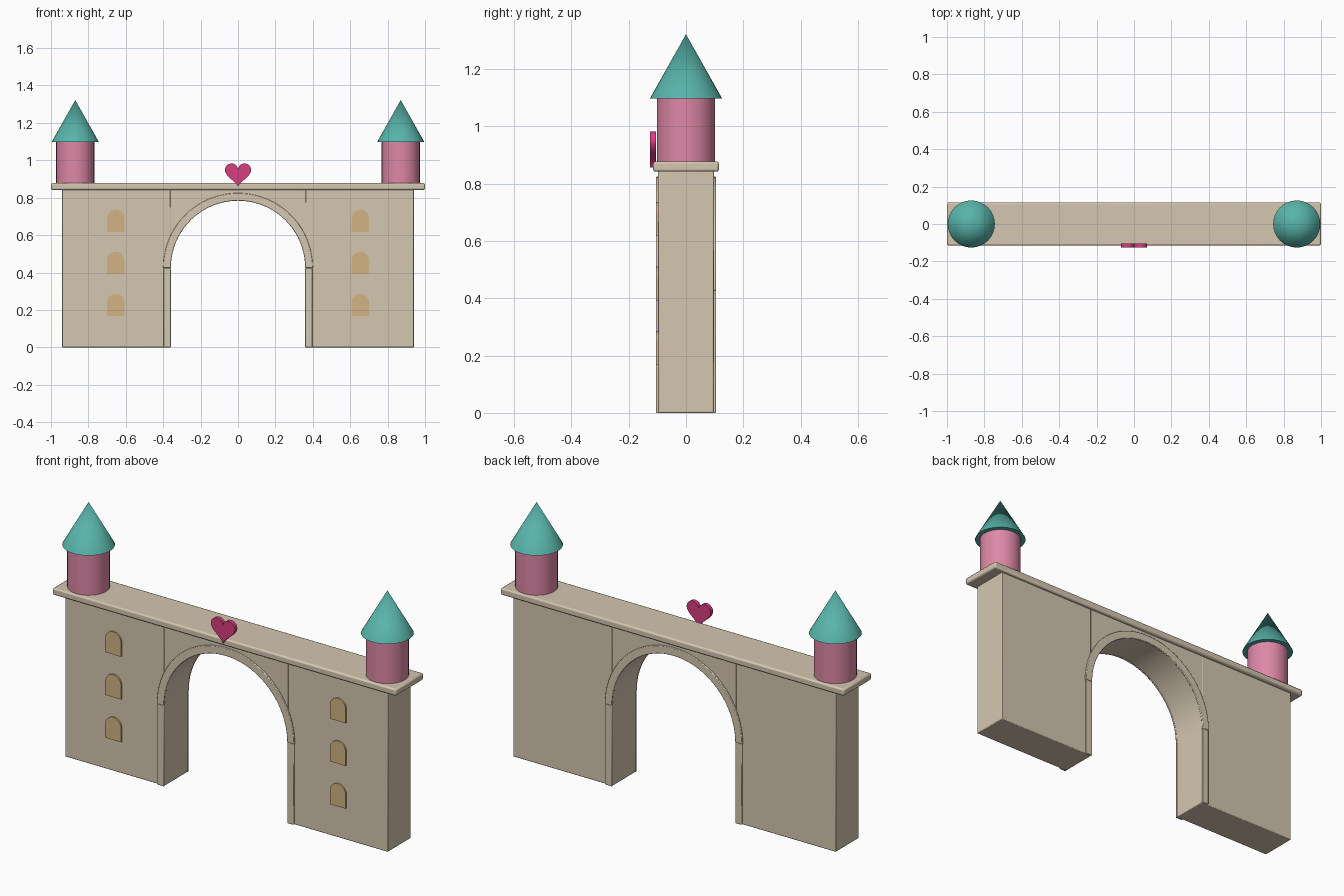
import bpy, bmesh, math

if "Cube" in bpy.data.objects:
    bpy.data.objects.remove(bpy.data.objects["Cube"])

def material(name, r, g, b):
    lin = [((c / 255 + 0.055) / 1.055) ** 2.4 for c in (r, g, b)]
    m = bpy.data.materials.new(name)
    m.diffuse_color = (*lin, 1)
    m.use_nodes = True
    m.node_tree.nodes["Principled BSDF"].inputs["Base Color"].default_value = m.diffuse_color
    return m

STONE = material("beige stone", 213, 199, 177)
PINK = material("pink tower", 222, 136, 166)
TEAL = material("teal roof", 88, 180, 170)
MAGENTA = material("magenta heart", 214, 62, 128)
TAN = material("tan window", 210, 179, 131)

def finish(name, bm, mat, bevel=0):
    bmesh.ops.recalc_face_normals(bm, faces=bm.faces)
    me = bpy.data.meshes.new(name)
    for f in bm.faces:
        f.smooth = True
    bm.to_mesh(me)
    bm.free()
    me.set_sharp_from_angle(angle=math.radians(30))
    me.materials.append(mat)
    ob = bpy.data.objects.new(name, me)
    bpy.context.collection.objects.link(ob)
    if bevel:
        mod = ob.modifiers.new("soft edges", 'BEVEL')
        mod.width = bevel
        mod.segments = 2
        mod.limit_method = 'ANGLE'
        mod.angle_limit = math.radians(40)
    return ob

def slab(name, pts, y0, y1, mat, bevel=0):
    """Extrude an x-z outline from y0 to y1."""
    bm = bmesh.new()
    face = bm.faces.new([bm.verts.new((x, y0, z)) for x, z in pts])
    ext = bmesh.ops.extrude_face_region(bm, geom=[face])
    verts = [v for v in ext["geom"] if isinstance(v, bmesh.types.BMVert)]
    bmesh.ops.translate(bm, verts=verts, vec=(0, y1 - y0, 0))
    return finish(name, bm, mat, bevel)

def rect(x0, x1, z0, z1):
    return [(x0, z0), (x1, z0), (x1, z1), (x0, z1)]

def arc(cx, cz, r, n):
    return [(cx + r * math.cos(math.pi * i / n), cz + r * math.sin(math.pi * i / n))
            for i in range(n + 1)]

def cone(name, x, z0, z1, r0, r1, mat):
    bm = bmesh.new()
    bmesh.ops.create_cone(bm, cap_ends=True, segments=32, radius1=r0, radius2=r1, depth=z1 - z0)
    bmesh.ops.translate(bm, verts=bm.verts, vec=(x, 0, (z0 + z1) / 2))
    return finish(name, bm, mat)

D, T = 0.097, 0.105          # half depth of wall and of trim
R, SPRING, TOP = 0.36, 0.425, 0.845

# Central block with the arched underside
slab("arch_block", arc(0, SPRING, R, 40) + [(-R, TOP), (R, TOP)], -D, D, STONE)

# Top slab
slab("top_slab", rect(-1, 1, 0.842, 0.878), -0.115, 0.115, STONE, 0.008)

for s, side in ((-1, "left"), (1, "right")):
    # Piers
    xs = sorted((s * R, s * 0.94))
    slab(side + "_pier", rect(*xs, 0, TOP), -D, D, STONE, 0.004)
    # Turrets
    cone(side + "_turret", s * 0.87, 0.87, 1.10, 0.102, 0.102, PINK)
    cone(side + "_turret_roof", s * 0.87, 1.098, 1.322, 0.126, 0.0, TEAL)
    # Windows, front only
    for i in range(3):
        z, w = 0.167 + 0.225 * i, 0.046
        pts = [(s * 0.654 - w, z), (s * 0.654 + w, z)] + arc(s * 0.654, z + 0.073, w, 16)
        slab(f"{side}_window_{i + 1}", pts, -T, -D + 0.001, TAN)

# Raised trim around the opening, front and back
for s, side in ((-1, "front"), (1, "back")):
    y0, y1 = sorted((s * T, s * (D - 0.002)))
    band = arc(0, SPRING, 0.40, 40) + arc(0, SPRING, R - 0.001, 40)[::-1]
    slab(side + "_arch_trim", band, y0, y1, STONE, 0.003)
    for sx, part in ((-1, "left"), (1, "right")):
        xs = sorted((sx * (R - 0.001), sx * 0.397))
        slab(f"{side}_{part}_jamb_trim", rect(*xs, 0, SPRING - 0.001), y0, y1, STONE, 0.003)

# Heart ornament
k = 0.14 / 32
heart = []
for i in range(48):
    t = 2 * math.pi * i / 48
    heart.append((k * 16 * math.sin(t) ** 3,
                  0.931 + k * (13 * math.cos(t) - 5 * math.cos(2 * t)
                               - 2 * math.cos(3 * t) - math.cos(4 * t))))
slab("heart", heart, -0.126, -0.105, MAGENTA, 0.003)
